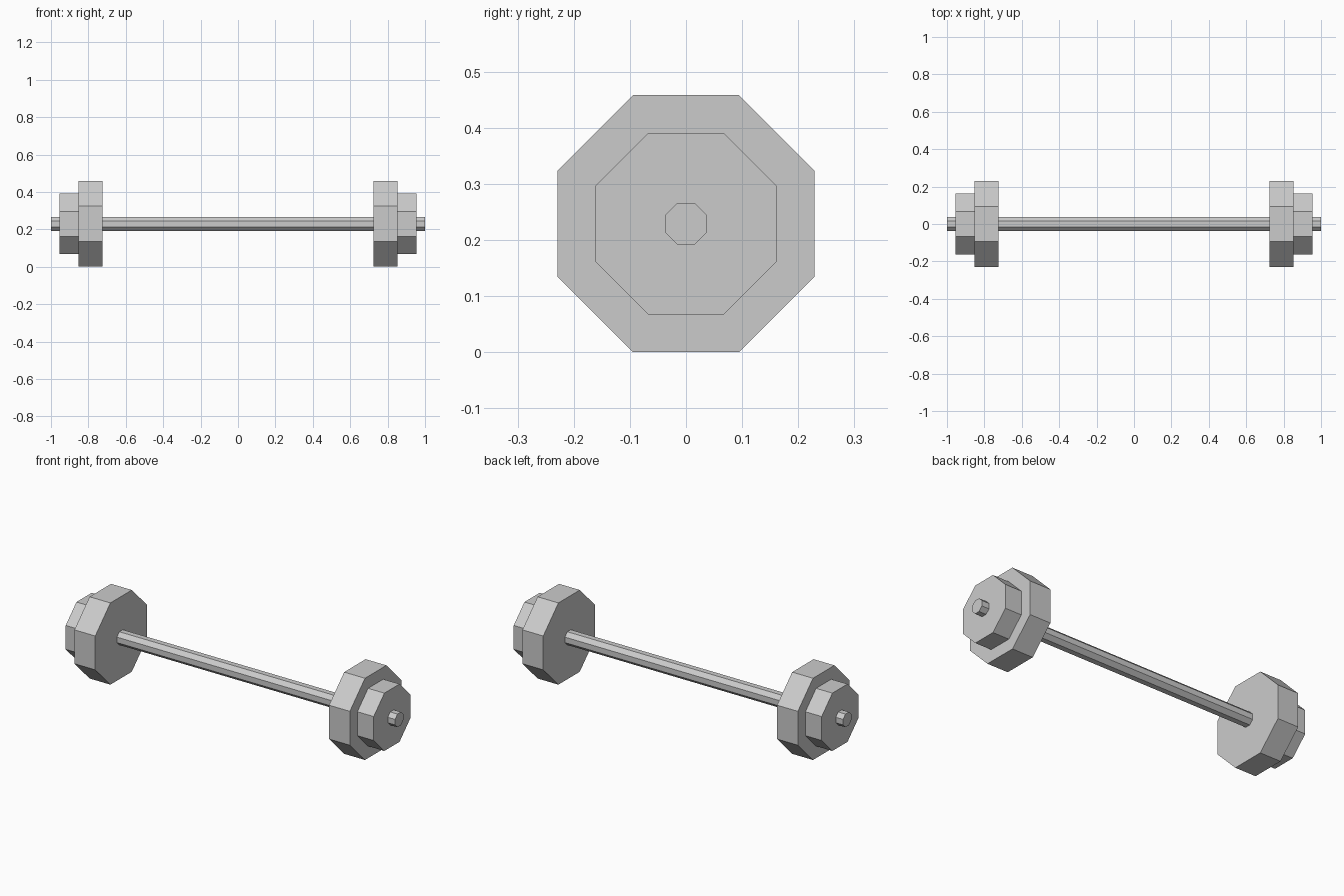
import bpy
import math
from mathutils import Matrix

cube = bpy.data.objects.get("Cube")
if cube:
    bpy.data.objects.remove(cube, do_unlink=True)

AXLE_HEIGHT = 0.229

# Single plain grey
grey = bpy.data.materials.new("plain_grey")
grey.use_nodes = True
colour = (0.6, 0.6, 0.6, 1)
grey.diffuse_color = colour
grey.node_tree.nodes["Principled BSDF"].inputs["Base Color"].default_value = colour


def octagon_prism(name, x_min, x_max, half_width):
    """Flat-shaded octagonal prism along x, with a flat side at the bottom."""
    bpy.ops.mesh.primitive_cylinder_add(
        vertices=8,
        radius=half_width / math.cos(math.pi / 8),
        depth=x_max - x_min,
        location=((x_min + x_max) / 2, 0, AXLE_HEIGHT),
    )
    obj = bpy.context.object
    obj.name = obj.data.name = name
    # Lay the axis along x after turning the flats square to the ground
    turn = Matrix.Rotation(math.pi / 2, 4, "Y") @ Matrix.Rotation(math.pi / 8, 4, "Z")
    obj.data.transform(turn)
    obj.data.materials.append(grey)
    return obj


# Bar
octagon_prism("bar", -1, 1, 0.037)

# Weight plates: a large inner and a small outer one at each end
plates = (("large_plate", 0.725, 0.854, 0.229), ("small_plate", 0.854, 0.955, 0.162))
for side, sign in (("left", 1), ("right", -1)):
    for part, near, far, half_width in plates:
        x_min, x_max = sorted((sign * near, sign * far))
        octagon_prism(f"{side}_{part}", x_min, x_max, half_width)
